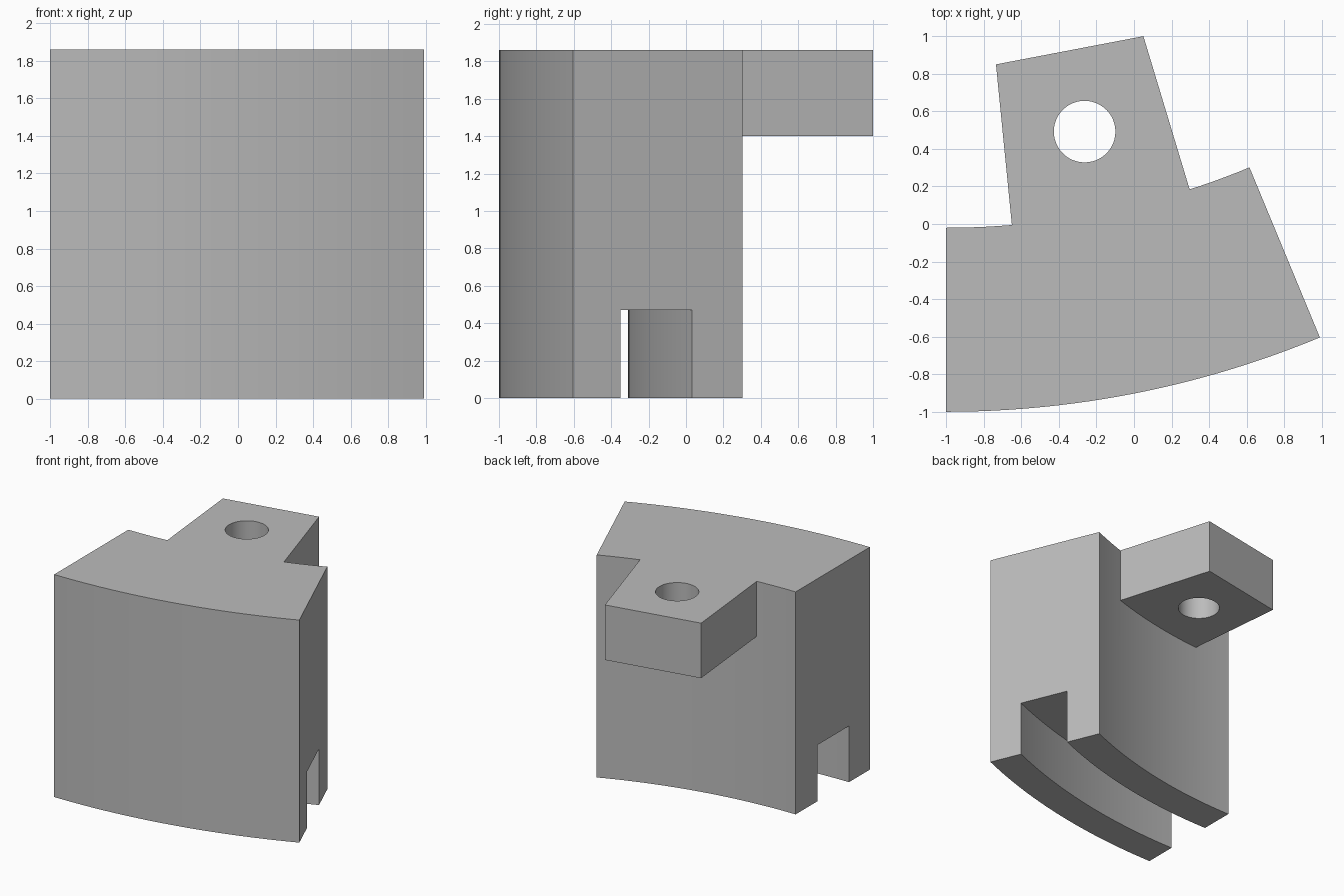
import bpy, bmesh
from math import sin, cos, pi, radians

if "Cube" in bpy.data.objects:
    bpy.data.objects.remove(bpy.data.objects["Cube"])

HEIGHT = 1.86
CX, CY = -1.0, 4.2            # arc centre shared by every curved face
R_OUT, R_IN = 5.2, 4.22
SLOT_OUT, SLOT_IN, SLOT_TOP = 4.925, 4.51, 0.47
SWEEP, STEPS = radians(22.5), 24
TAB_BOTTOM = 1.40

grey = bpy.data.materials.new("plain grey")
grey.use_nodes = True
colour = (0.5, 0.5, 0.5, 1)
grey.diffuse_color = colour
grey.node_tree.nodes["Principled BSDF"].inputs["Base Color"].default_value = colour


def finish(name, bm):
    bmesh.ops.recalc_face_normals(bm, faces=bm.faces)
    mesh = bpy.data.meshes.new(name)
    bm.to_mesh(mesh)
    bm.free()
    mesh.materials.append(grey)
    obj = bpy.data.objects.new(name, mesh)
    bpy.context.collection.objects.link(obj)
    return obj


def prism(name, outline, z0, z1):
    bm = bmesh.new()
    face = bm.faces.new([bm.verts.new((x, y, z0)) for x, y in outline])
    top = bmesh.ops.extrude_face_region(bm, geom=[face])["geom"]
    bmesh.ops.translate(bm, vec=(0, 0, z1 - z0),
                        verts=[v for v in top if isinstance(v, bmesh.types.BMVert)])
    return finish(name, bm)


def arc_sweep(name, section):
    """Sweep a closed (radius, height) section around the arc centre."""
    bm = bmesh.new()
    rings = []
    for i in range(STEPS + 1):
        a = SWEEP * i / STEPS
        rings.append([bm.verts.new((CX + r * sin(a), CY - r * cos(a), z))
                      for r, z in section])
    n = len(section)
    for a, b in zip(rings, rings[1:]):
        for j in range(n):
            k = (j + 1) % n
            bm.faces.new((a[j], a[k], b[k], b[j]))
    bm.faces.new(rings[0])
    bm.faces.new(rings[-1])
    return finish(name, bm)


def combine(target, other, operation):
    mod = target.modifiers.new(operation.title(), "BOOLEAN")
    mod.object, mod.operation, mod.solver = other, operation, "EXACT"
    bpy.context.view_layer.objects.active = target
    bpy.ops.object.modifier_apply(modifier=mod.name)
    bpy.data.objects.remove(other)


# Curved block with a slot running along its underside
block = arc_sweep("curved_block", [
    (R_OUT, 0), (R_OUT, HEIGHT), (R_IN, HEIGHT), (R_IN, 0),
    (SLOT_IN, 0), (SLOT_IN, SLOT_TOP), (SLOT_OUT, SLOT_TOP), (SLOT_OUT, 0)])

# Overhanging mounting tab, its root buried in the block
tab = prism("mounting_tab", [
    (-0.63, -0.21), (-0.735, 0.85), (0.05, 1.0), (0.355, -0.01)],
    TAB_BOTTOM, HEIGHT)
combine(block, tab, "UNION")

# Bolt hole through the tab
hole = prism("hole_cutter", [
    (-0.263 + 0.164 * cos(2 * pi * i / 48), 0.492 + 0.164 * sin(2 * pi * i / 48))
    for i in range(48)], TAB_BOTTOM - 0.2, HEIGHT + 0.2)
hole.hide_render = True
combine(block, hole, "DIFFERENCE")

# Smooth the curved walls, keep the corners crisp
bpy.ops.object.select_all(action="DESELECT")
block.select_set(True)
bpy.context.view_layer.objects.active = block
bpy.ops.object.shade_smooth_by_angle(angle=radians(30))
